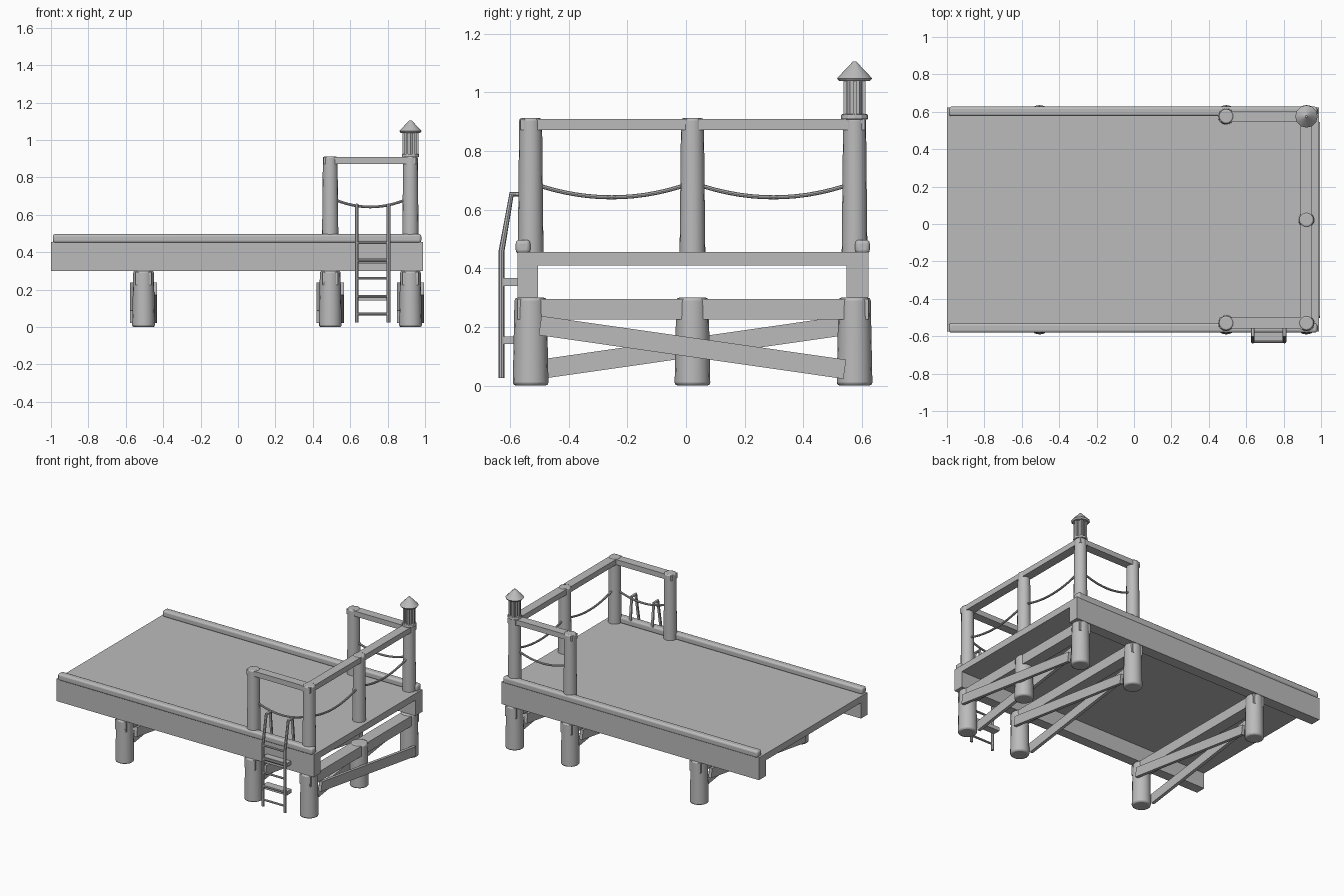
import bpy, bmesh, math
from mathutils import Matrix, Vector

cube = bpy.data.objects.get("Cube")
if cube:
    bpy.data.objects.remove(cube, do_unlink=True)

grey = bpy.data.materials.new("plain_grey")
grey.use_nodes = True
GREY = (0.5, 0.5, 0.5, 1)
grey.diffuse_color = GREY
grey.node_tree.nodes["Principled BSDF"].inputs["Base Color"].default_value = GREY


def finish(name, bm, bevel=0, segments=2, smooth=False):
    """Turn a bmesh into a named object with optional rounded edges."""
    me = bpy.data.meshes.new(name)
    bm.to_mesh(me)
    bm.free()
    me.materials.append(grey)
    ob = bpy.data.objects.new(name, me)
    bpy.context.collection.objects.link(ob)
    if bevel:
        mod = ob.modifiers.new("rounded", "BEVEL")
        mod.width = bevel
        mod.segments = segments
        mod.limit_method = "ANGLE"
        mod.angle_limit = math.radians(50)
    if smooth:
        shade(ob)
    return ob


def shade(ob):
    bpy.ops.object.select_all(action="DESELECT")
    ob.select_set(True)
    bpy.context.view_layer.objects.active = ob
    bpy.ops.object.shade_smooth_by_angle(angle=math.radians(40))


def box(name, x, y, z, tilt=0, **kw):
    """Box from (min, max) ranges, tilted about its own x axis."""
    bm = bmesh.new()
    size = [r[1] - r[0] for r in (x, y, z)]
    mid = [(r[0] + r[1]) / 2 for r in (x, y, z)]
    mat = Matrix.Translation(mid) @ Matrix.Rotation(tilt, 4, "X") @ Matrix.Diagonal((*size, 1))
    bmesh.ops.create_cube(bm, size=1, matrix=mat)
    return finish(name, bm, **kw)


def cone(name, x, y, z, r1, r2, sides=16, **kw):
    bm = bmesh.new()
    bmesh.ops.create_cone(bm, cap_ends=True, segments=sides, radius1=r1, radius2=r2,
                          depth=z[1] - z[0], matrix=Matrix.Translation((x, y, sum(z) / 2)))
    return finish(name, bm, **kw)


def tube(name, points, radius):
    """Round tube along a list of points."""
    cu = bpy.data.curves.new(name, "CURVE")
    cu.dimensions = "3D"
    cu.bevel_depth = radius
    cu.bevel_resolution = 2
    cu.use_fill_caps = True
    sp = cu.splines.new("POLY")
    sp.points.add(len(points) - 1)
    for p, co in zip(sp.points, points):
        p.co = (*co, 1)
    cu.materials.append(grey)
    ob = bpy.data.objects.new(name, cu)
    bpy.context.collection.objects.link(ob)
    bpy.ops.object.select_all(action="DESELECT")
    ob.select_set(True)
    bpy.context.view_layer.objects.active = ob
    bpy.ops.object.convert(target="MESH")
    shade(bpy.context.object)


FRONT, MID, BACK = -0.53, 0.022, 0.575
END, INNER, FAR = 0.922, 0.493, -0.505

# Deck, side beams and rounded curbs
box("deck", (-1, 0.99), (-0.575, 0.622), (0.41, 0.456))
for side, y0, y1 in (("front", -0.575, -0.505), ("back", 0.547, 0.622)):
    box(side + "_beam", (-1, 0.99), (y0, y1), (0.3, 0.41))
for side, y in (("front", -0.556), ("back", 0.602)):
    box(side + "_curb", (-0.99, 0.98), (y - 0.025, y + 0.025), (0.45, 0.497),
        bevel=0.013, segments=3, smooth=True)

# Piles with cross beams and diagonal braces
for row, x in (("end", END), ("inner", INNER), ("far", FAR)):
    for y in (FRONT, MID, BACK):
        if y != MID or row == "end":
            cone(row + "_pile", x, y, (0, 0.3), 0.061, 0.055, bevel=0.01, smooth=True)
    box(row + "_cross_beam", (x - 0.042, x + 0.042), (-0.575, 0.622), (0.225, 0.295))
    for s in (1, -1):
        cx = x + s * 0.062
        box(row + "_brace", (cx - 0.011, cx + 0.011), (MID - 0.525, MID + 0.525),
            (0.097, 0.163), tilt=-s * math.atan2(0.15, 1.045))

# Railing posts
posts = [(INNER, FRONT), (END, FRONT), (END, MID), (END, BACK), (INNER, BACK)]
for x, y in posts:
    cone("railing_post", x, y, (0.44, 0.912), 0.044, 0.039, bevel=0.008, smooth=True)

# Top rails
for side, y in (("front", FRONT), ("back", BACK)):
    box(side + "_rail", (INNER - 0.035, END + 0.03), (y - 0.03, y + 0.03), (0.872, 0.908))
box("end_rail", (END - 0.031, END + 0.031), (FRONT - 0.035, BACK + 0.035), (0.871, 0.909))

# Sagging ropes between neighbouring posts
STEPS = 14
for a, b in zip(posts, posts[1:]):
    pts = []
    for i in range(STEPS + 1):
        t = i / STEPS
        p = Vector(a).lerp(Vector(b), t)
        pts.append((p.x, p.y, 0.642 + 0.05 * (2 * t - 1) ** 2))
    tube("rope", pts, 0.007)

# Ladder hooked over the front edge
LEFT, RIGHT = 0.805, 0.635
for x in (LEFT, RIGHT):
    side = [(-0.629, 0.025), (-0.629, 0.46), (-0.595, 0.653), (-0.55, 0.653), (-0.535, 0.49)]
    tube("ladder_side", [(x, y, z) for y, z in side], 0.01)
for i in range(5):
    z = 0.07 + 0.095 * i
    tube("ladder_rung", [(RIGHT, -0.629, z), (LEFT, -0.629, z)], 0.007)
for z in (0.155, 0.353):
    box("ladder_spacer", (RIGHT - 0.008, LEFT + 0.008), (-0.622, -0.57), (z - 0.013, z + 0.013))

# Lantern on the back corner post
cone("lantern_base", END, BACK, (0.908, 0.926), 0.047, 0.045, sides=12, bevel=0.004)
cone("lantern_glass", END, BACK, (0.92, 1.045), 0.032, 0.032, sides=6)
for i in range(6):
    a = math.tau * i / 6
    px, py = END + 0.036 * math.cos(a), BACK + 0.036 * math.sin(a)
    box("lantern_bar", (px - 0.006, px + 0.006), (py - 0.006, py + 0.006), (0.92, 1.045))
cone("lantern_eave", END, BACK, (1.038, 1.048), 0.052, 0.06, sides=12)
cone("lantern_roof", END, BACK, (1.048, 1.105), 0.06, 0.006, sides=12, smooth=True)
